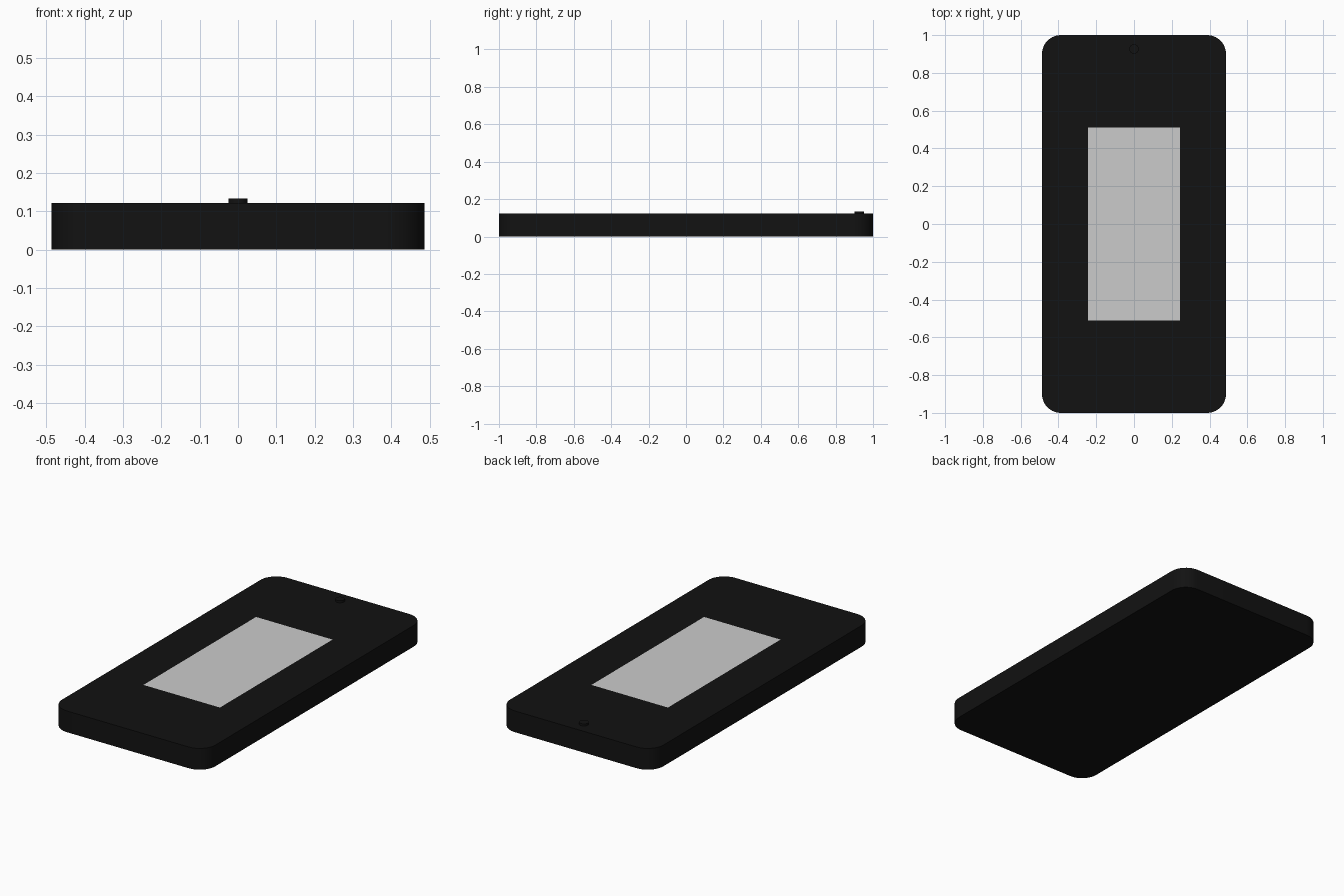
import bpy, bmesh
from math import radians, sin, cos, pi

if "Cube" in bpy.data.objects:
    bpy.data.objects.remove(bpy.data.objects["Cube"])

HALF_W, HALF_L, THICK, RADIUS = 0.487, 1.0, 0.122, 0.1

black = bpy.data.materials.new("black_casing")
black.diffuse_color = (0.006, 0.006, 0.006, 1)
black.use_nodes = True
black.node_tree.nodes["Principled BSDF"].inputs["Base Color"].default_value = black.diffuse_color


def make_prism(name, outline, z0, z1, material=None):
    """Extrude a closed outline between two heights."""
    bm = bmesh.new()
    base = bm.faces.new([bm.verts.new((x, y, z0)) for x, y in outline])
    if z1 > z0:
        res = bmesh.ops.extrude_face_region(bm, geom=[base], use_keep_orig=True)
        top = [v for v in res["geom"] if isinstance(v, bmesh.types.BMVert)]
        bmesh.ops.translate(bm, verts=top, vec=(0, 0, z1 - z0))
        bmesh.ops.recalc_face_normals(bm, faces=bm.faces)
    mesh = bpy.data.meshes.new(name)
    bm.to_mesh(mesh)
    bm.free()
    obj = bpy.data.objects.new(name, mesh)
    bpy.context.collection.objects.link(obj)
    if material:
        mesh.materials.append(material)
    bpy.ops.object.select_all(action='DESELECT')
    obj.select_set(True)
    bpy.context.view_layer.objects.active = obj
    bpy.ops.object.shade_smooth_by_angle(angle=radians(30))
    return obj


def arc(cx, cy, r, start, sweep, steps):
    return [(cx + r * cos(start + sweep * i / steps),
             cy + r * sin(start + sweep * i / steps)) for i in range(steps + 1)]


# Slab body with four rounded corners
outline = []
for i, (sx, sy) in enumerate([(1, 1), (-1, 1), (-1, -1), (1, -1)]):
    outline += arc(sx * (HALF_W - RADIUS), sy * (HALF_L - RADIUS),
                   RADIUS, i * pi / 2, pi / 2, 12)
make_prism("body", outline, 0, THICK, black)

# Flat screen panel lying on the top face
w, l = 0.243, 0.511
make_prism("screen", [(-w, -l), (w, -l), (w, l), (-w, l)], THICK + 0.001, THICK + 0.001)

# Small round camera button near the far end
make_prism("camera", arc(0, 0.926, 0.025, 0, 2 * pi, 32)[:-1], THICK - 0.01, 0.134, black)
